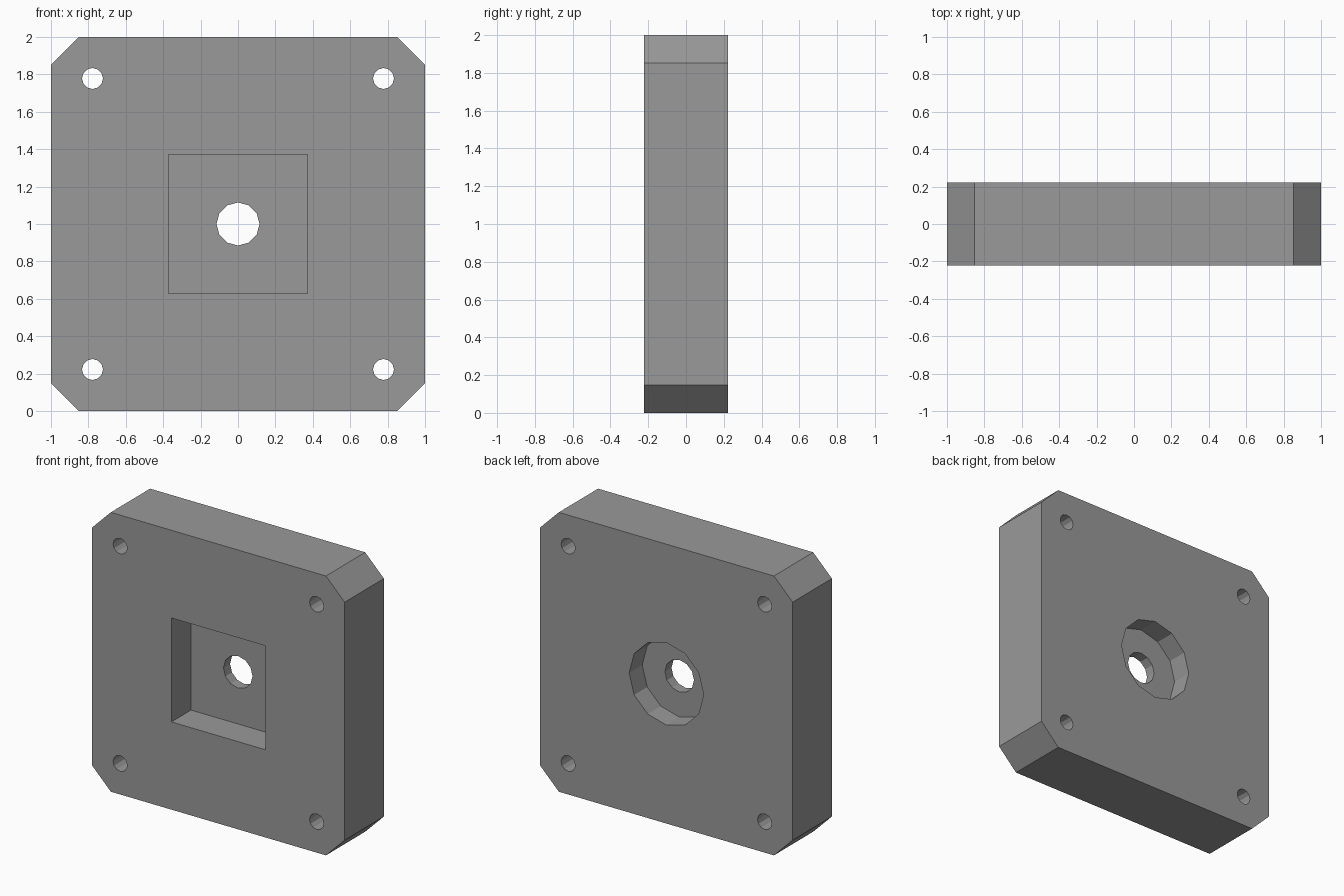
import bpy, bmesh, math

if "Cube" in bpy.data.objects:
    bpy.data.objects.remove(bpy.data.objects["Cube"])

H = 0.222   # half thickness
CZ = 1.0    # centre height


def prism(name, pts, y0, y1):
    """Extrude an (x, z) outline from y0 to y1."""
    bm = bmesh.new()
    face = bm.faces.new([bm.verts.new((x, y0, z)) for x, z in pts])
    ext = bmesh.ops.extrude_face_region(bm, geom=[face])
    verts = [v for v in ext["geom"] if isinstance(v, bmesh.types.BMVert)]
    bmesh.ops.translate(bm, verts=verts, vec=(0, y1 - y0, 0))
    bmesh.ops.recalc_face_normals(bm, faces=bm.faces[:])
    mesh = bpy.data.meshes.new(name)
    bm.to_mesh(mesh)
    bm.free()
    ob = bpy.data.objects.new(name, mesh)
    bpy.context.collection.objects.link(ob)
    return ob


def ring(r, cx=0, cz=CZ, n=12):
    return [(cx + r * math.cos(i * math.tau / n), cz + r * math.sin(i * math.tau / n))
            for i in range(n)]


# Square plate with chamfered corners
a, b = 1.0, 0.852
plate = prism("mounting_plate",
              [(x, z + CZ) for x, z in ((-b, -a), (b, -a), (a, -b), (a, b),
                                        (b, a), (-b, a), (-a, b), (-a, -b))], -H, H)

# Cutters: front square pocket, rear round recess, centre bore, bolt holes
s, p = 0.372, 0.778
cutters = [
    prism("pocket_cutter", [(-s, CZ - s), (s, CZ - s), (s, CZ + s), (-s, CZ + s)], -0.5, 0.0),
    prism("recess_cutter", ring(0.295), 0.074, 0.5),
    prism("bore_cutter", ring(0.115), -0.6, 0.6),
]
cutters += [prism("bolt_hole_cutter", ring(0.056, sx * p, CZ + sz * p), -0.6, 0.6)
            for sx in (-1, 1) for sz in (-1, 1)]

bpy.context.view_layer.objects.active = plate
for c in cutters:
    c.hide_render = True
    mod = plate.modifiers.new("cut", "BOOLEAN")
    mod.operation = "DIFFERENCE"
    mod.solver = "EXACT"
    mod.object = c
    bpy.ops.object.modifier_apply(modifier=mod.name)
    bpy.data.objects.remove(c)

# Dark grey finish
grey = bpy.data.materials.new("dark_grey")
grey.diffuse_color = (0.32, 0.32, 0.32, 1)
grey.use_nodes = True
grey.node_tree.nodes["Principled BSDF"].inputs["Base Color"].default_value = grey.diffuse_color
plate.data.materials.clear()
plate.data.materials.append(grey)
for f in plate.data.polygons:
    f.material_index = 0
